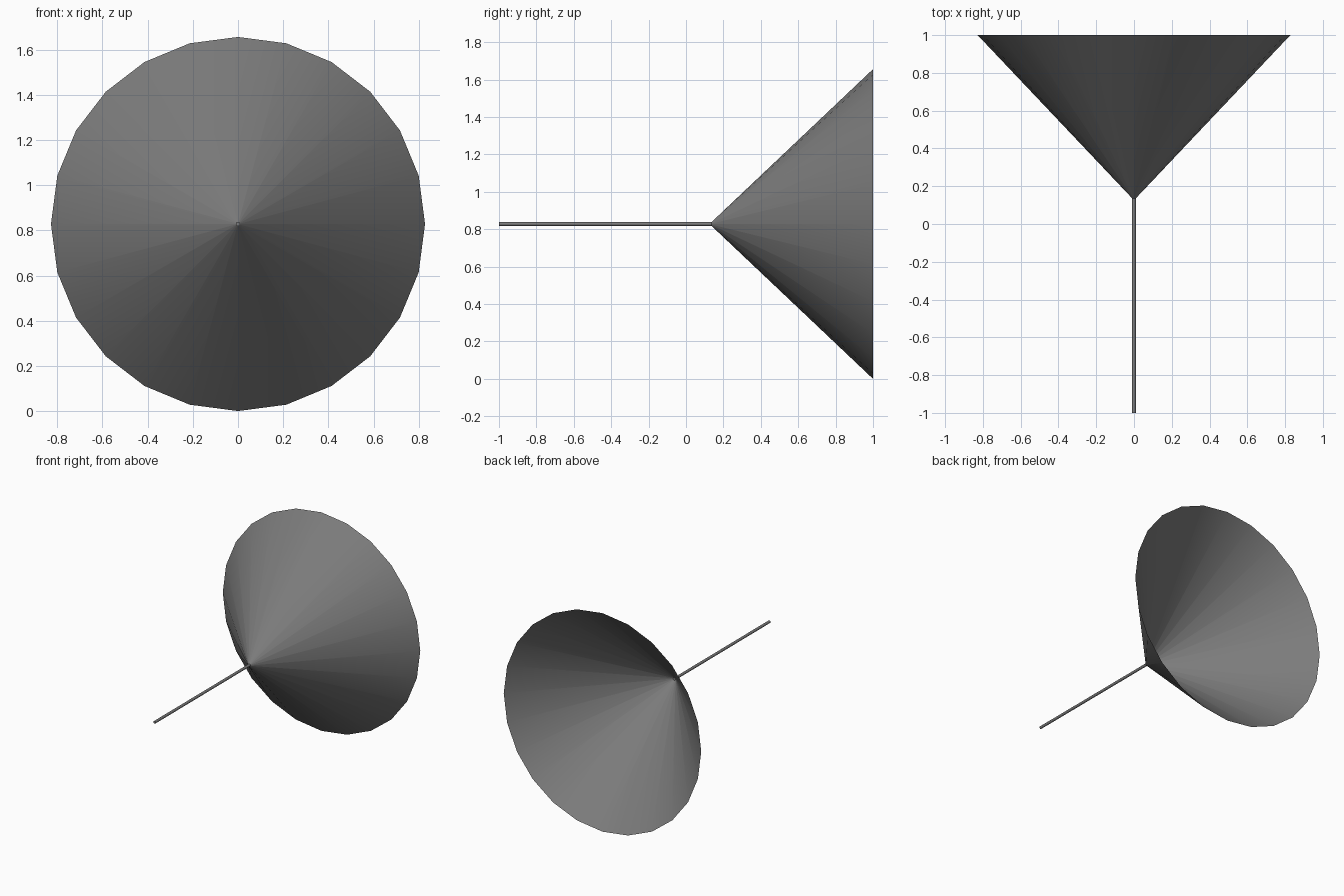
import bpy
from math import radians

if "Cube" in bpy.data.objects:
    bpy.data.objects.remove(bpy.data.objects["Cube"])

AXIS_Z = 0.828      # height of the common axis
APEX_Y = 0.13       # where the rod meets the cone

dark_grey = bpy.data.materials.new("dark_grey")
dark_grey.diffuse_color = (0.2, 0.2, 0.2, 1)
dark_grey.use_nodes = True
dark_grey.node_tree.nodes["Principled BSDF"].inputs["Base Color"].default_value = dark_grey.diffuse_color


def lathe_y(name, y0, y1, r0, r1, sides, cap):
    """Tapered tube running along y from y0 (radius r0) to y1 (radius r1)."""
    bpy.ops.mesh.primitive_cone_add(
        vertices=sides, radius1=r0, radius2=r1, depth=y1 - y0,
        end_fill_type=cap, location=(0, (y0 + y1) / 2, AXIS_Z),
        rotation=(radians(-90), 0, 0))
    obj = bpy.context.object
    obj.name = name
    obj.data.materials.append(dark_grey)
    bpy.ops.object.transform_apply(location=True, rotation=True, scale=True)
    bpy.ops.object.shade_smooth_by_angle(angle=radians(50))
    return obj


# open, hollow 24-sided cone with its mouth facing back
lathe_y("cone_shell", APEX_Y, 1.0, 0.004, 0.828, 24, 'NOTHING')

# thin straight rod from the front to the cone tip
lathe_y("rod", -1.0, APEX_Y + 0.01, 0.01, 0.01, 12, 'NGON')
